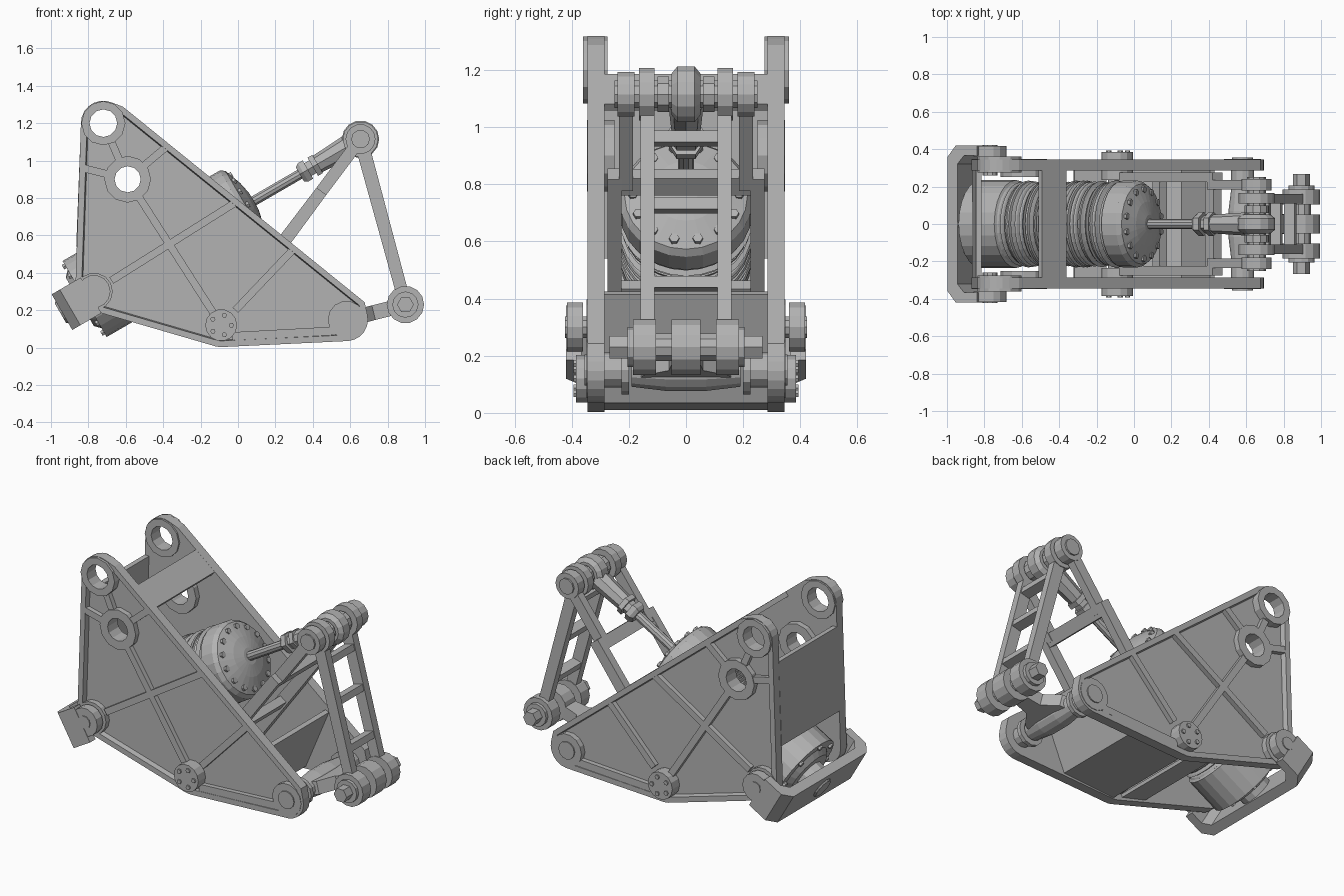
import bpy, bmesh, math, random
from math import radians, cos, sin
from mathutils import Matrix, Vector

random.seed(4)
cube = bpy.data.objects.get("Cube")
if cube:
    bpy.data.objects.remove(cube)

GREY = (0.45, 0.45, 0.45, 1)
steel = bpy.data.materials.new("plain_grey_metal")
steel.use_nodes = True
steel.diffuse_color = GREY
steel.node_tree.nodes["Principled BSDF"].inputs["Base Color"].default_value = GREY


def frame(origin, u, v, w):
    m = Matrix((u, v, w)).transposed().to_4x4()
    m.translation = Vector(origin)
    return m


def at_y(c):
    # lathe frame: first axis runs along y through an (x, z) point
    return frame((c[0], 0, c[1]), (0, 1, 0), (1, 0, 0), (0, 0, 1))


SIDE = frame((0, 0, 0), (1, 0, 0), (0, 0, 1), (0, 1, 0))


def finish(name, bm, m, mirror=False):
    bmesh.ops.transform(bm, matrix=m, verts=bm.verts)
    bmesh.ops.recalc_face_normals(bm, faces=bm.faces)
    me = bpy.data.meshes.new(name)
    bm.to_mesh(me)
    bm.free()
    me.materials.append(steel)
    ob = bpy.data.objects.new(name, me)
    bpy.context.collection.objects.link(ob)
    if mirror:
        add_mirror(ob)
    return ob


def add_mirror(ob):
    mod = ob.modifiers.new("Mirror", 'MIRROR')
    mod.use_axis = (False, True, False)
    mod.use_mirror_merge = False


def prism(name, pts, h0, h1, m=SIDE, mirror=False, rim=0, depth=0):
    bm = bmesh.new()
    base = bm.faces.new([bm.verts.new((u, v, h0)) for u, v in pts])
    ext = bmesh.ops.extrude_face_region(bm, geom=[base], use_keep_orig=True)
    moved = [g for g in ext["geom"] if isinstance(g, bmesh.types.BMVert)]
    top = [g for g in ext["geom"] if isinstance(g, bmesh.types.BMFace)]
    bmesh.ops.translate(bm, verts=moved, vec=(0, 0, h1 - h0))
    if rim:
        bmesh.ops.recalc_face_normals(bm, faces=bm.faces)
        bmesh.ops.inset_region(bm, faces=top, thickness=rim)
        bmesh.ops.inset_region(bm, faces=top, thickness=0.006)
        bmesh.ops.translate(bm, verts=list(top[0].verts), vec=(0, 0, -depth))
    return finish(name, bm, m, mirror)


def lathe(name, profile, m, sides=16, mirror=False, closed=False):
    bm = bmesh.new()
    vs = [bm.verts.new((t, r, 0)) for t, r in profile]
    pairs = list(zip(vs, vs[1:])) + ([(vs[-1], vs[0])] if closed else [])
    es = [bm.edges.new(p) for p in pairs]
    bmesh.ops.spin(bm, geom=vs + es, cent=(0, 0, 0), axis=(1, 0, 0),
                   angle=math.tau, steps=sides, use_duplicate=False)
    bmesh.ops.remove_doubles(bm, verts=bm.verts, dist=1e-4)
    return finish(name, bm, m, mirror)


def pin(name, c, y0, y1, r, sides=16, hole=0, mirror=False):
    prof = [(y0, hole), (y0, r), (y1, r), (y1, hole)]
    return lathe(name, prof, at_y(c), sides, mirror, closed=hole > 0)


def bar(name, a, b, w, y0, y1, mirror=False, w2=None):
    a, b = Vector(a), Vector(b)
    d = (b - a).normalized()
    n = Vector((-d.y, d.x)) / 2
    w2 = w2 or w
    return prism(name, [a + n * w, a - n * w, b - n * w2, b + n * w2], y0, y1, SIDE, mirror)


def arc(c, r, a0, a1, n):
    return [(c[0] + r * cos(radians(a0 + (a1 - a0) * i / n)),
             c[1] + r * sin(radians(a0 + (a1 - a0) * i / n))) for i in range(n + 1)]


def mix(a, b, f):
    return Vector(a).lerp(Vector(b), f)


# Pivot points in the side plane
TOP, HUB, REAR = (-0.72, 1.2), (-0.59, 0.9), (-0.77, 0.3)
LOW, NOSE = (-0.09, 0.12), (0.58, 0.15)
APEX, TIP = (0.655, 1.115), (0.895, 0.23)

# Side plates with recessed outer face and two through holes
outline = ([(-0.615, 1.288)] + arc(TOP, 0.12, 65, 180, 7) + arc(REAR, 0.1, 180, 250, 4)
           + arc(LOW, 0.117, 255, 275, 2) + arc(NOSE, 0.115, 275, 375, 6) + [(0.677, 0.243)])
plate = prism("side_plates", outline, 0.285, 0.345, rim=0.033, depth=0.032)
for c in (TOP, HUB):
    cutter = pin("hole_cutter", c, 0.2, 0.45, 0.078, 12)
    mod = plate.modifiers.new("Hole", 'BOOLEAN')
    mod.operation, mod.object, mod.solver = 'DIFFERENCE', cutter, 'EXACT'
    dg = bpy.context.evaluated_depsgraph_get()
    cut = bpy.data.meshes.new_from_object(plate.evaluated_get(dg))
    plate.modifiers.clear()
    plate.data = cut
    bpy.data.objects.remove(cutter)
add_mirror(plate)

# Bosses around the plate pivots
pin("top_boss", TOP, 0.275, 0.36, 0.118, 12, 0.074, True)
pin("hub_boss", HUB, 0.25, 0.347, 0.125, 12, 0.07, True)
pin("rear_boss", REAR, 0.3, 0.348, 0.1, 14, mirror=True)
pin("rear_pin", REAR, 0.26, 0.423, 0.04, 10, mirror=True)
pin("low_boss", LOW, 0.235, 0.385, 0.085, 14, mirror=True)
pin("nose_boss", NOSE, 0.3, 0.348, 0.1, 14, mirror=True)
pin("nose_pin", NOSE, 0.2, 0.355, 0.055, 12, mirror=True)
for x, z in arc(LOW, 0.055, 0, 288, 4):
    pin("low_boss_bolt", (x, z), 0.38, 0.394, 0.014, 6, mirror=True)

# Stiffening ribs running out to the rim
for a, b in ((HUB, mix(HUB, TOP, 0.7)), (HUB, (-0.83, 0.96)), (HUB, (-0.375, 1.08)),
             (HUB, LOW), (REAR, (-0.01, 0.778)), (LOW, (0.295, 0.525))):
    start = mix(a, b, 0.11 / (Vector(b) - Vector(a)).length)
    bar("plate_rib", start, b, 0.04, 0.3, 0.343, True)
bar("lower_rim_rib", (-0.03, 0.06), (0.52, 0.09), 0.045, 0.3, 0.343, True)

# Cross panels joining the plates; the floor bends up at the front
bar("back_panel", (-0.83, 1.06), (-0.85, 0.54), 0.03, -0.29, 0.29)
bar("upper_cross_strip", (-0.5, 1.175), (-0.37, 1.07), 0.03, -0.29, 0.29)
floor = [(-0.09, 0.01), (0.27, 0.035), (0.43, 0.415), (0.405, 0.425), (0.255, 0.06), (-0.09, 0.035)]
prism("bent_floor_panel", floor, -0.29, 0.29)
bar("bottom_strip", (-0.15, 0.045), (-0.32, 0.09), 0.02, -0.29, 0.29)

# Actuator frame along the cylinder axis
BASE = Vector((-0.82, 0, 0.26))
T = (Vector((APEX[0], 0, APEX[1])) - BASE).normalized()
Y = Vector((0, 1, 0))
N = T.cross(Y)
AXIS = frame(BASE, T, Y, N)

# Actuator body: rear housing, uneven winding, domed cap
lathe("rear_housing", [(-0.03, 0), (-0.03, 0.15), (0, 0.18), (0, 0.235), (0.22, 0.235),
                       (0.24, 0.2), (0.24, 0)], AXIS, 24)
coil, turns = [(0.22, 0)], 30
for i in range(turns):
    t = 0.22 + 0.68 * i / turns
    coil += [(t, 0.205), (t + 0.008, random.uniform(0.218, 0.234)),
             (t + 0.016, random.uniform(0.214, 0.23))]
lathe("winding", coil + [(0.9, 0.2), (0.9, 0)], AXIS, 28)
lathe("front_cap", [(0.88, 0), (0.88, 0.232), (0.97, 0.232), (0.995, 0.215),
                    (1.03, 0.12), (1.045, 0.05), (1.045, 0)], AXIS, 24)


def bolt_ring(name, count, radius, t0, t1, r):
    for i in range(count):
        a = math.tau * i / count
        o = BASE + (Y * cos(a) + N * sin(a)) * radius
        lathe(name, [(t0, 0), (t0, r), (t1, r), (t1, 0)], frame(o, T, Y, N), 6)


bolt_ring("cap_bolt", 14, 0.185, 0.99, 1.016, 0.018)
bolt_ring("housing_bolt", 8, 0.205, -0.015, 0.02, 0.016)

# Piston rod, lock nut and rod eye
lathe("piston_rod", [(1.0, 0), (1.0, 0.028), (1.45, 0.028), (1.45, 0)], AXIS, 10)
lathe("lock_nut", [(1.33, 0), (1.33, 0.05), (1.35, 0.065), (1.38, 0.065), (1.38, 0.045),
                   (1.41, 0.045), (1.41, 0.065), (1.44, 0.065), (1.44, 0)], AXIS, 6)
lathe("rod_end", [(1.43, 0), (1.43, 0.05), (1.64, 0.062), (1.64, 0)], AXIS, 8)
lathe("rod_eye", [(-0.05, 0), (-0.05, 0.075), (-0.03, 0.1), (0.03, 0.1), (0.05, 0.075),
                  (0.05, 0)], at_y(APEX), 14)

# Rear yoke, a U-shaped strap behind the housing
outer = [(-0.14, 0.36), (-0.09, 0.42), (0.04, 0.42), (0.04, 0.365)]
inner = [(-0.04, 0.365), (-0.08, 0.32)]
yoke = outer + inner + [(t, -y) for t, y in reversed(outer + inner)]
prism("rear_yoke", yoke, -0.11, 0.11, AXIS)
pin("yoke_eye", REAR, 0.36, 0.417, 0.088, 14, mirror=True)
lathe("yoke_lug", [(-0.15, 0), (-0.15, 0.06), (-0.1, 0.1), (-0.02, 0.1), (-0.02, 0)], AXIS, 12)

# Ladder link from apex down to tip
bar("ladder_arms", APEX, TIP, 0.075, 0.11, 0.16, True, 0.065)
pin("ladder_top_eyes", APEX, 0.11, 0.165, 0.095, 14, mirror=True)
pin("ladder_tip_eyes", TIP, 0.105, 0.185, 0.1, 14, mirror=True)
for f in (0.175, 0.44, 0.75):
    bar("ladder_rung", mix(APEX, TIP, f - 0.022), mix(APEX, TIP, f + 0.022), 0.06, -0.115, 0.115)

# Rocker link from the low boss up to the apex, stepping inward
bar("rocker_lower_arms", LOW, mix(LOW, APEX, 0.72), 0.08, 0.225, 0.275, True, 0.065)
bar("rocker_upper_arms", mix(LOW, APEX, 0.68), APEX, 0.065, 0.185, 0.235, True)
pin("rocker_eyes", APEX, 0.18, 0.24, 0.08, 14, mirror=True)
bar("rocker_crossbar", mix(LOW, APEX, 0.66), mix(LOW, APEX, 0.72), 0.055, -0.25, 0.25)
bar("rocker_low_crossbar", mix(LOW, APEX, 0.28), mix(LOW, APEX, 0.33), 0.05, -0.25, 0.25)
pin("low_shaft", LOW, -0.25, 0.25, 0.05, 12)

# Shafts, spacers and hex ends
pin("apex_shaft", APEX, -0.25, 0.25, 0.05, 10)
pin("apex_spacers", APEX, 0.06, 0.1, 0.065, 10, mirror=True)
pin("tip_shaft", TIP, -0.268, 0.268, 0.045, 6)
pin("tip_washers", TIP, 0.18, 0.205, 0.07, 12, mirror=True)
pin("tip_sleeve", TIP, -0.05, 0.05, 0.1, 14)
pin("tip_spacers", TIP, 0.05, 0.105, 0.05, 10, mirror=True)
pin("nose_bushings", NOSE, 0.2, 0.225, 0.085, 12, mirror=True)
pin("nose_spacers", NOSE, 0.225, 0.285, 0.062, 12, mirror=True)

# Nose lever: flared shaft with a spread web narrowing to the tip sleeve
flare = [(-0.19, 0.06), (-0.07, 0.075), (0.07, 0.075), (0.19, 0.06)]
lathe("lever_shaft", [(-0.19, 0)] + flare + [(0.19, 0)], at_y(NOSE), 14)
reach = Vector((TIP[0] - NOSE[0], 0, TIP[1] - NOSE[1])).normalized()
web = [(0, 0.17), (0.08, 0.15), (0.15, 0.06), (0.28, 0.045)]
prism("lever_web", web + [(t, -y) for t, y in reversed(web)], -0.04, 0.04,
      frame((NOSE[0], 0, NOSE[1]), reach, Y, reach.cross(Y)))
